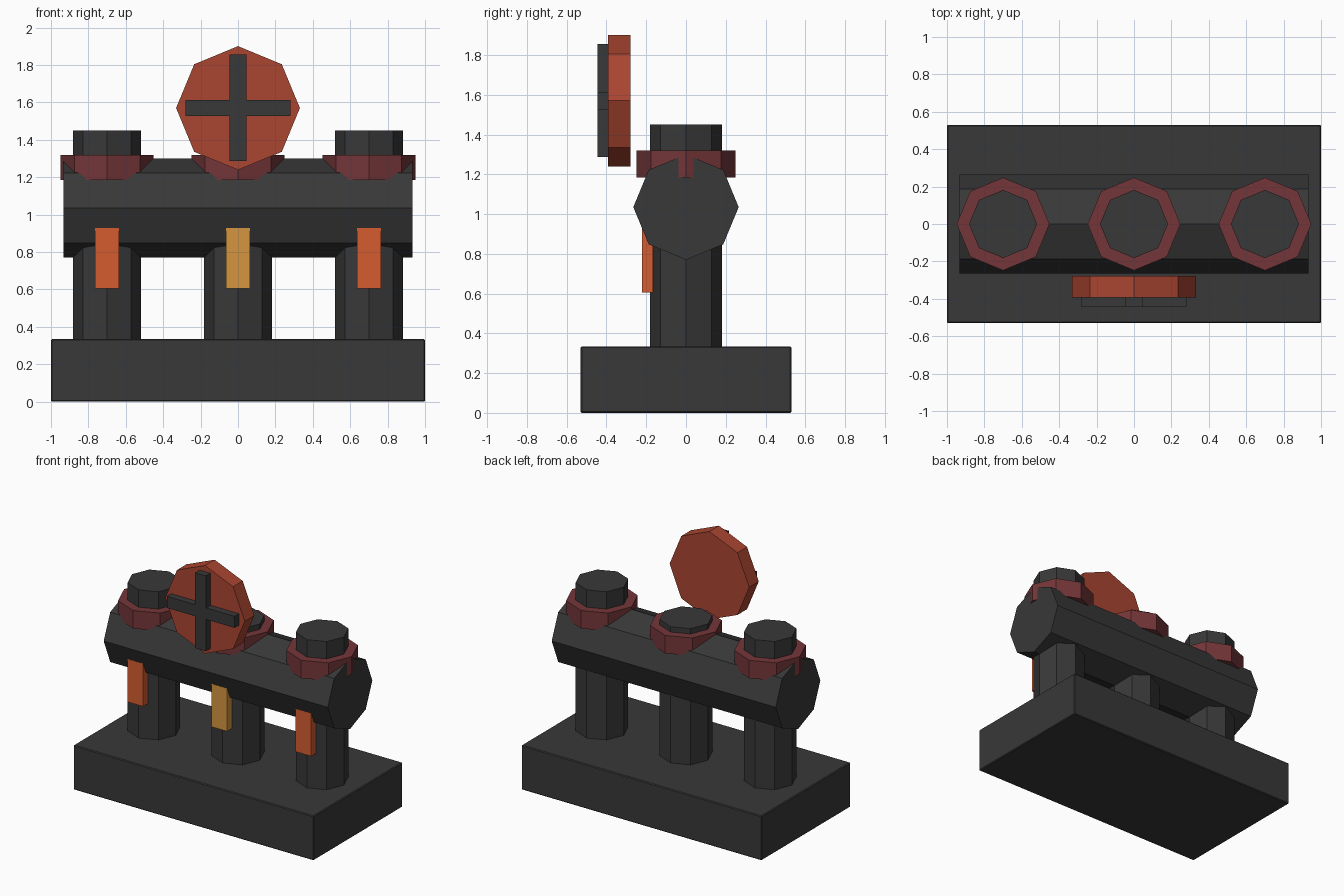
import bpy
import math

if "Cube" in bpy.data.objects:
    bpy.data.objects.remove(bpy.data.objects["Cube"])


def material(name, colour):
    m = bpy.data.materials.new(name)
    m.diffuse_color = (*colour, 1)
    m.use_nodes = True
    m.node_tree.nodes["Principled BSDF"].inputs["Base Color"].default_value = m.diffuse_color
    return m


CHARCOAL = material("charcoal", (0.040, 0.040, 0.040))
MAROON = material("maroon", (0.175, 0.037, 0.040))
RUST = material("rust_red", (0.40, 0.060, 0.030))
ORANGE = material("orange", (0.66, 0.107, 0.030))
AMBER = material("amber", (0.66, 0.30, 0.050))


def finish(name, mat):
    ob = bpy.context.object
    ob.name = ob.data.name = name
    ob.data.materials.append(mat)
    return ob


def box(name, mat, x, y, z):
    """Box from (min, max) ranges on each axis."""
    bpy.ops.mesh.primitive_cube_add(size=1, location=[(a + b) / 2 for a, b in (x, y, z)])
    bpy.context.object.scale = [b - a for a, b in (x, y, z)]
    bpy.ops.object.transform_apply(location=False, rotation=False, scale=True)
    return finish(name, mat)


def octagon(name, mat, radius, depth, location, rotation=(0, 0, 0)):
    """Eight-sided prism with its corners on the axes."""
    bpy.ops.mesh.primitive_cylinder_add(vertices=8, radius=radius, depth=depth,
                                        location=location, rotation=rotation)
    return finish(name, mat)


# Base slab with a very fine edge bevel
base = box("base", CHARCOAL, (-1, 1), (-0.53, 0.53), (0, 0.335))
bevel = base.modifiers.new("edge", 'BEVEL')
bevel.width = 0.006
bevel.segments = 1

# Horizontal beam
octagon("beam", CHARCOAL, 0.265, 1.865, (0, 0, 1.035), (0, math.pi / 2, 0))

# Columns, collars and front plates; the middle column is shorter
for side, x, top, colour in (("left", -0.7, 1.45, ORANGE),
                             ("middle", 0, 1.36, AMBER),
                             ("right", 0.7, 1.45, ORANGE)):
    bottom = 0.30
    octagon(side + "_column", CHARCOAL, 0.182, top - bottom, (x, 0, (top + bottom) / 2))
    octagon(side + "_collar", MAROON, 0.248, 0.135, (x, 0, 1.2525))
    box(side + "_plate", colour, (x - 0.065, x + 0.065), (-0.222, -0.165), (0.605, 0.928))

# Disc with a raised cross on its front
octagon("disc", RUST, 0.331, 0.114, (0, -0.335, 1.57), (math.pi / 2, 0, 0))
box("cross_upright", CHARCOAL, (-0.045, 0.045), (-0.445, -0.385), (1.288, 1.855))
box("cross_bar", CHARCOAL, (-0.282, 0.282), (-0.444, -0.385), (1.527, 1.614))
